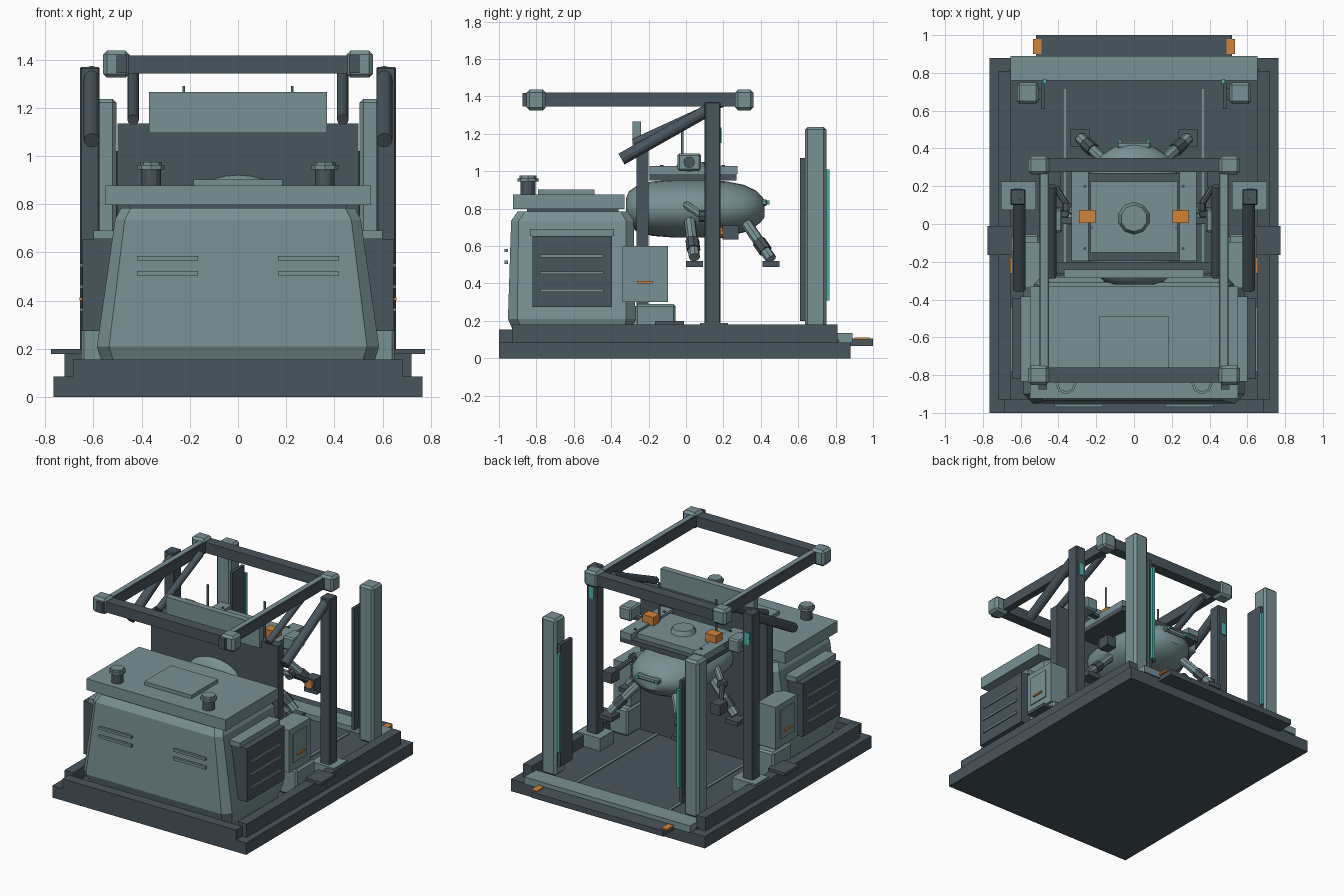
import bpy, bmesh, math
from mathutils import Vector

old = bpy.data.objects.get("Cube")
if old:
    bpy.data.objects.remove(old, do_unlink=True)


def material(name, rgb):
    m = bpy.data.materials.new(name)
    m.use_nodes = True
    m.diffuse_color = (*rgb, 1)
    m.node_tree.nodes["Principled BSDF"].inputs["Base Color"].default_value = (*rgb, 1)
    return m


LIGHT = material("pale steel", (0.19, 0.28, 0.295))
DARK = material("dark slate", (0.066, 0.09, 0.11))
ORANGE = material("orange", (0.64, 0.23, 0.04))
TEAL = material("teal", (0.07, 0.45, 0.42))


def finish(name, bm, mat):
    bmesh.ops.recalc_face_normals(bm, faces=bm.faces)
    me = bpy.data.meshes.new(name)
    bm.to_mesh(me)
    bm.free()
    me.materials.append(mat)
    ob = bpy.data.objects.new(name, me)
    bpy.context.collection.objects.link(ob)
    return ob


def box(name, x, y, z, mat, bevel=0):
    bm = bmesh.new()
    bmesh.ops.create_cube(bm, size=1)
    for v in bm.verts:
        v.co = [(a + b) / 2 + c * (b - a) for c, (a, b) in zip(v.co, (x, y, z))]
    if bevel:
        bmesh.ops.bevel(bm, geom=bm.edges[:], offset=bevel, segments=1, affect='EDGES')
    return finish(name, bm, mat)


def pair(name, x, y, z, mat, bevel=0):
    box("left_" + name, x, y, z, mat, bevel)
    box("right_" + name, (-x[1], -x[0]), y, z, mat, bevel)


def rod(name, a, b, r, mat, sides=12, r2=None):
    a, b = Vector(a), Vector(b)
    bm = bmesh.new()
    bmesh.ops.create_cone(bm, cap_ends=True, segments=sides, radius1=r,
                          radius2=r if r2 is None else r2, depth=(b - a).length)
    ob = finish(name, bm, mat)
    ob.location = (a + b) / 2
    ob.rotation_euler = (b - a).to_track_quat('Z', 'Y').to_euler()
    return ob


def rod_pair(name, a, b, r, mat, sides=12, r2=None):
    for side, s in (("left_", 1), ("right_", -1)):
        rod(side + name, (a[0] * s, *a[1:]), (b[0] * s, *b[1:]), r, mat, sides, r2)


def loft(name, rings, mat):
    bm = bmesh.new()
    loops = [[bm.verts.new(p) for p in ring] for ring in rings]
    n = len(loops[0])
    for lo, hi in zip(loops, loops[1:]):
        for i in range(n):
            j = (i + 1) % n
            bm.faces.new((lo[i], lo[j], hi[j], hi[i]))
    bm.faces.new(loops[0])
    bm.faces.new(loops[-1])
    return finish(name, bm, mat)


def cut_corner_ring(z, w, y0, y1, c):
    return [(-w + c, y0, z), (w - c, y0, z), (w, y0 + c, z), (w, y1 - c, z),
            (w - c, y1, z), (-w + c, y1, z), (-w, y1 - c, z), (-w, y0 + c, z)]


# Platform, rails and rear ramp
box("base_plate", (-.765, .765), (-1, .88), (0, .085), DARK)
box("deck_floor", (-.66, .66), (-.93, .82), (.08, .1), DARK)
box("front_sill", (-.685, .685), (-1, -.93), (.085, .155), DARK)
pair("deck_rail", (.65, .72), (-.93, .81), (.085, .18), DARK)
pair("floor_track", (.355, .375), (-.2, .72), (.1, .108), LIGHT)
box("rear_threshold", (-.655, .655), (.76, .89), (.085, .135), LIGHT)
box("rear_ramp", (-.52, .52), (.88, 1), (.065, .105), DARK)
pair("ramp_marker", (.49, .535), (.9, .98), (.1, .112), ORANGE)
pair("side_step", (.64, .775), (-.165, -.01), (.178, .2), DARK)

# Control console
loft("console_body", [cut_corner_ring(*r) for r in (
    (.1, .55, -.91, -.3, .05), (.16, .57, -.93, -.28, .05), (.21, .585, -.952, -.27, .05),
    (.735, .51, -.935, -.28, .04), (.785, .485, -.9, -.31, .04))], LIGHT)
box("console_lid", (-.55, .55), (-.925, -.33), (.797, .877), LIGHT)
box("console_neck", (-.45, .45), (-.85, -.36), (.78, .8), DARK)
box("lid_panel", (-.185, .185), (-.79, -.49), (.877, .903), LIGHT)
for z in (.505, .567):
    pair("front_slot", (.165, .42), (-.97, -.953), (z, z + .018), LIGHT)
rod_pair("knob_stem", (.36, -.845, .87), (.36, -.845, .945), .04, DARK)
rod_pair("knob_cap", (.36, -.845, .945), (.36, -.845, .962), .056, LIGHT, 8)
rod_pair("knob_tip", (.36, -.845, .962), (.36, -.845, .976), .045, LIGHT, 8)

# Side vents with slats
pair("vent", (.5, .645), (-.82, -.395), (.275, .655), DARK)
pair("vent_header", (.5, .6), (-.835, -.385), (.655, .69), LIGHT)
for z in (.355, .45, .54):
    pair("vent_slat", (.64, .655), (-.78, -.44), (z, z + .015), LIGHT)

# Side cabinets
pair("cabinet", (.5, .64), (-.34, -.095), (.3, .6), LIGHT)
pair("cabinet_door", (.64, .647), (-.3, -.145), (.355, .56), LIGHT)
pair("cabinet_light", (.645, .657), (-.262, -.178), (.4, .413), ORANGE)
pair("cabinet_foot", (.5, .65), (-.27, -.055), (.1, .29), LIGHT, .012)

# Back wall and sign
box("back_wall", (-.5, .5), (-.265, -.2), (.1, 1.135), DARK)
box("sign_panel", (-.37, .37), (-.285, -.24), (1.095, 1.265), LIGHT)

# Dark posts with braces
pair("post_foot", (.52, .705), (.075, .225), (.1, .19), LIGHT)
pair("post", (.575, .655), (.1, .185), (.18, 1.37), DARK, .006)
pair("post_light", (.597, .633), (.18, .191), (1.15, 1.235), TEAL)
rod_pair("long_brace", (.607, .15, 1.345), (.607, -.345, 1.065), .033, DARK)
rod_pair("short_brace", (.435, .2, 1.37), (.435, -.28, 1.15), .024, DARK)

# Overhead frame
for end, y in (("front", (-.84, -.76)), ("rear", (.275, .35))):
    box(end + "_beam", (-.505, .505), y, (1.343, 1.418), DARK)
    pair(end + "_corner_block", (.45, .56), (y[0] - .012, y[1] + .01), (1.325, 1.437), LIGHT, .016)
pair("frame_rail", (.45, .5), (-.8, .3), (1.345, 1.418), DARK)
pair("frame_rail_strip", (.458, .492), (-.755, .265), (1.417, 1.422), LIGHT)
pair("frame_cap", (.46, .505), (-.875, -.84), (1.345, 1.418), DARK)

# Rear pillars with guide lights
pair("pillar", (.505, .62), (.635, .75), (.12, 1.237), LIGHT, .015)
pair("pillar_slab", (.47, .492), (.61, .745), (.2, 1.07), DARK)
pair("pillar_bracket", (.485, .51), (.66, .72), (.25, 1.02), DARK)
pair("guide_light", (.463, .483), (.745, .767), (.31, 1.01), TEAL)

# Suspended pod
profile = ((-.32, .38), (-.305, .6), (-.26, .8), (-.18, .94), (-.06, 1), (.1, 1), (.22, .94),
           (.31, .82), (.37, .64), (.405, .42), (.42, .3))
pod = loft("pod_body", [[(.26 * f * math.cos(k * math.tau / 24), y,
                          .8 + .155 * f * math.sin(k * math.tau / 24)) for k in range(24)]
                        for y, f in profile], LIGHT)
bpy.context.view_layer.objects.active = pod
pod.select_set(True)
bpy.ops.object.shade_smooth_by_angle(angle=math.radians(35))
box("pod_handle", (-.09, .09), (.4, .435), (.815, .85), LIGHT, .008)
pair("pod_handle_light", (.065, .085), (.43, .447), (.822, .843), TEAL)

# Carrier plate over the pod
box("carrier_tray", (-.33, .33), (-.195, .27), (.95, .985), DARK)
pair("carrier_side", (.24, .33), (-.195, .275), (.985, 1.028), LIGHT)
box("carrier_plate", (-.23, .23), (-.15, .225), (.985, 1.02), LIGHT)
rod("carrier_dome", (0, .03, 1.02), (0, .03, 1.05), .085, LIGHT, 10, .07)
for y in (-.13, .2):
    rod_pair("carrier_bolt", (.26, y, 1.02), (.26, y, 1.034), .009, DARK, 8)
pair("beacon", (.205, .29), (.005, .075), (1.02, 1.08), ORANGE)
rod_pair("antenna", (.225, -.02, .98), (.225, -.02, 1.29), .007, LIGHT, 6)

# Side cameras
pair("camera_arm", (.3, .4), (0, .035), (1, 1.02), DARK)
pair("camera_box", (.38, .475), (-.045, .08), (1.002, 1.095), LIGHT, .01)
rod_pair("camera_lens", (.47, .017, 1.048), (.485, .017, 1.048), .03, DARK)

# Pod legs
for name, hip, foot in (("mid", (.22, .02, .74), (.42, .045, .54)),
                        ("rear", (.13, .31, .74), (.285, .455, .53))):
    rod_pair(name + "_leg", hip, foot, .03, LIGHT, 8)
    knee = Vector(hip).lerp(Vector(foot), .55)
    rod_pair(name + "_leg_sleeve", tuple(knee), tuple(Vector(hip).lerp(Vector(foot), .8)), .037, DARK, 8)
    fx, fy, fz = foot
    pair(name + "_foot", (fx - .05, fx + .05), (fy - .045, fy + .045), (.488, .52), DARK)

# Manipulator arms
rod_pair("arm_upper", (.24, .0, .82), (.35, .09, .76), .022, LIGHT, 8)
rod_pair("arm_elbow", (.35, .07, .76), (.35, .11, .76), .032, DARK, 8)
rod_pair("arm_lower", (.35, .09, .76), (.43, .22, .68), .017, DARK, 8)
pair("arm_tool", (.39, .465), (.195, .28), (.635, .71), DARK)
rod_pair("arm_tool_ring", (.43, .18, .672), (.43, .2, .672), .03, ORANGE, 10)
